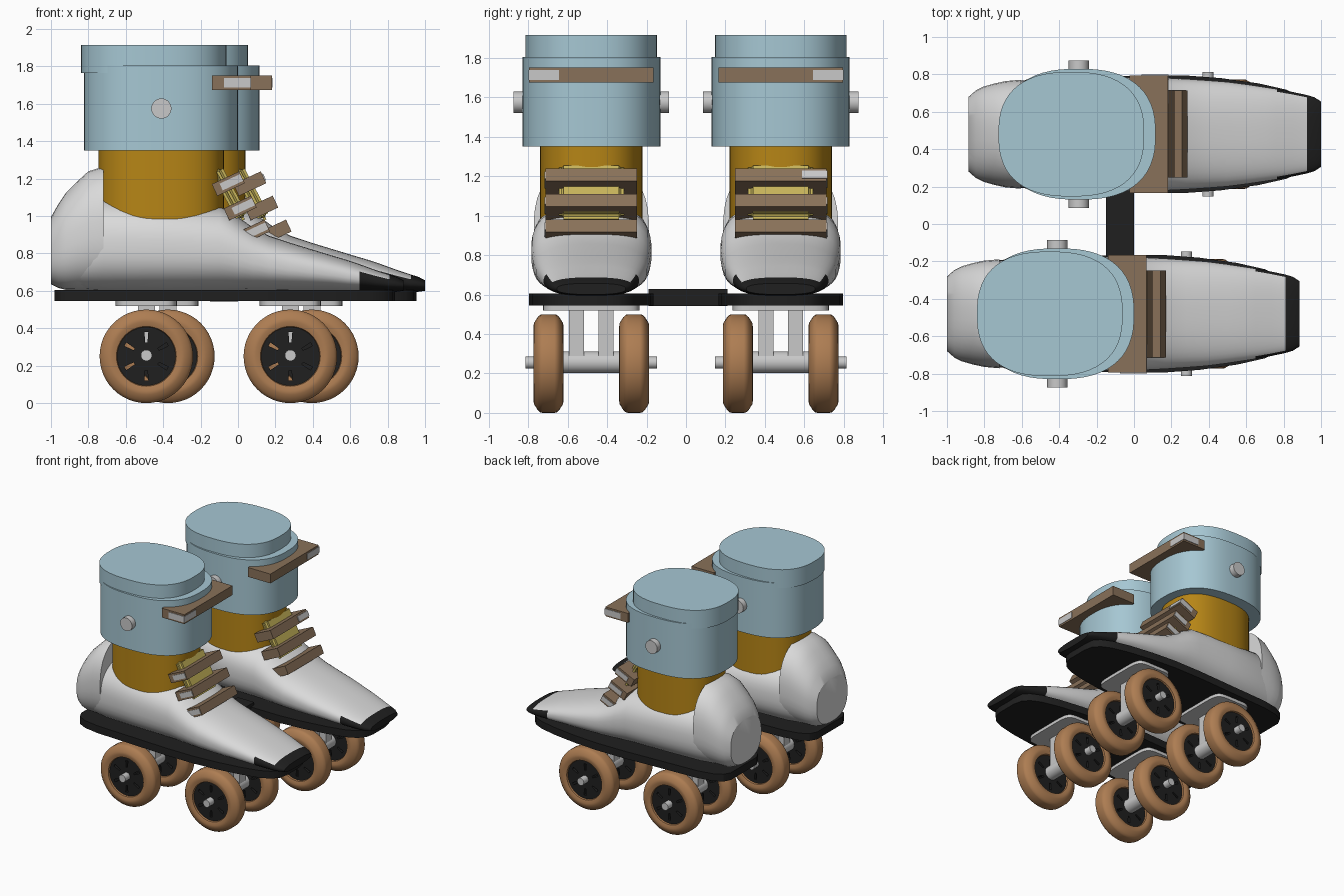
import bpy, bmesh, math
from mathutils import Matrix, Vector

if "Cube" in bpy.data.objects:
    bpy.data.objects.remove(bpy.data.objects["Cube"])


def mat(name, rgb):
    m = bpy.data.materials.new(name)
    m.diffuse_color = (*rgb, 1)
    m.use_nodes = True
    m.node_tree.nodes["Principled BSDF"].inputs["Base Color"].default_value = m.diffuse_color
    return m


WHITE = mat("white_shell", (0.70, 0.70, 0.70))
BLUE = mat("pale_blue", (0.38, 0.57, 0.65))
OCHRE = mat("ochre", (0.47, 0.235, 0.008))
YELLOW = mat("pale_yellow", (0.56, 0.45, 0.10))
STRAP = mat("strap_brown", (0.25, 0.165, 0.10))
TYRE = mat("tyre_brown", (0.42, 0.205, 0.085))
BLACK = mat("black", (0.014, 0.014, 0.014))
GREY = mat("light_grey", (0.58, 0.58, 0.58))


def finish(bm, name, mats, loc=(0, 0, 0), rot_y=0.0, angle=30):
    bmesh.ops.recalc_face_normals(bm, faces=bm.faces)
    bm.transform(Matrix.Translation(loc) @ Matrix.Rotation(rot_y, 4, 'Y'))
    me = bpy.data.meshes.new(name)
    bm.to_mesh(me)
    bm.free()
    for m in mats if isinstance(mats, list) else [mats]:
        me.materials.append(m)
    me.shade_smooth()
    me.set_sharp_from_angle(angle=math.radians(angle))
    ob = bpy.data.objects.new(name, me)
    bpy.context.collection.objects.link(ob)
    return ob


def box(name, size, loc, m, rot_y=0.0, bevel=0.0):
    bm = bmesh.new()
    bmesh.ops.create_cube(bm, size=1)
    bmesh.ops.scale(bm, vec=size, verts=bm.verts)
    if bevel:
        bmesh.ops.bevel(bm, geom=bm.edges[:], offset=bevel, segments=3, affect='EDGES')
    return finish(bm, name, m, loc, rot_y)


def rod(name, radius, half, loc, m):
    """Cylinder along y."""
    bm = bmesh.new()
    bmesh.ops.create_cone(bm, cap_ends=True, segments=28, radius1=radius, radius2=radius,
                          depth=2 * half, matrix=Matrix.Rotation(math.pi / 2, 4, 'X'))
    return finish(bm, name, m, loc)


def superellipse(a, b, power, n):
    pts = []
    for i in range(n):
        t = 2 * math.pi * (i + 0.5) / n
        c, s = math.cos(t), math.sin(t)
        pts.append((math.copysign(a * abs(c) ** (2 / power), c),
                    math.copysign(b * abs(s) ** (2 / power), s)))
    return pts


def prism(name, outline, z0, z1, loc, m):
    bm = bmesh.new()
    f = bm.faces.new([bm.verts.new((x, y, z0)) for x, y in outline])
    r = bmesh.ops.extrude_face_region(bm, geom=[f])
    for v in r["geom"]:
        if isinstance(v, bmesh.types.BMVert):
            v.co.z = z1
    return finish(bm, name, m, loc)


def loft(name, sections, loc, mats, rule=None, power=2.5, n=40):
    """Sections along x: (x, half width, bottom, top)."""
    bm = bmesh.new()
    rings = []
    for x, w, lo, hi in sections:
        mid, h = (lo + hi) / 2, (hi - lo) / 2
        rings.append([bm.verts.new((x, p, mid + q)) for p, q in superellipse(w, h, power, n)])
    for a, b in zip(rings, rings[1:]):
        for i in range(n):
            f = bm.faces.new((a[i], a[(i + 1) % n], b[(i + 1) % n], b[i]))
            if rule:
                f.material_index = rule(a[0].co.x, math.sin(2 * math.pi * (i + 1) / n))
    bm.faces.new(rings[0])
    f = bm.faces.new(rings[-1])
    if rule:
        f.material_index = 1
    return finish(bm, name, mats, loc)


def tyre(name, loc):
    prof = [(0.155, 0.05), (0.16, 0.068), (0.185, 0.076), (0.205, 0.074), (0.235, 0.055),
            (0.247, 0.042), (0.25, 0.03)]
    prof = prof + [(r, -y) for r, y in reversed(prof)]
    bm = bmesh.new()
    n = 48
    rings = [[bm.verts.new((r * math.cos(2 * math.pi * k / n), y, r * math.sin(2 * math.pi * k / n)))
              for r, y in prof] for k in range(n)]
    for k in range(n):
        a, b = rings[k], rings[(k + 1) % n]
        for j in range(len(prof)):
            j2 = (j + 1) % len(prof)
            bm.faces.new((a[j], a[j2], b[j2], b[j]))
    return finish(bm, name, TYRE, loc)


def hub(name, loc):
    """Disc with six open radial slots."""
    radii = [0.02, 0.075, 0.13, 0.158]
    angs = []
    for k in range(6):
        base = math.radians(30 + 60 * k)
        angs += [base - 0.08, base + 0.08] + [base + 0.08 + j * 0.2218 for j in (1, 2, 3)]
    bm = bmesh.new()
    n = len(angs)
    g = [[[bm.verts.new((r * math.cos(a), y, r * math.sin(a))) for r in radii] for a in angs]
         for y in (-0.055, 0.055)]

    def solid(i, j):
        return 0 <= j < 3 and not (i % n % 5 == 0 and j == 1)
    for i in range(n):
        k = (i + 1) % n
        for j in range(3):
            if not solid(i, j):
                continue
            for s in g:
                bm.faces.new((s[i][j], s[i][j + 1], s[k][j + 1], s[k][j]))
            for dj, e in ((-1, j), (1, j + 1)):
                if not solid(i, j + dj):
                    bm.faces.new((g[0][i][e], g[0][k][e], g[1][k][e], g[1][i][e]))
            for di, e in ((-1, i), (1, k)):
                if not solid(i + di, j):
                    bm.faces.new((g[0][e][j], g[0][e][j + 1], g[1][e][j + 1], g[1][e][j]))
    return finish(bm, name, BLACK, loc)


HEEL = [(-1.0, .20, .64, 1.0), (-.96, .235, .62, 1.07), (-.92, .255, .61, 1.13),
        (-.86, .272, .61, 1.19), (-.80, .285, .61, 1.245), (-.72, .292, .61, 1.27)]
BODY = [(-.95, .22, .62, .98), (-.72, .285, .605, 1.10), (-.4, .30, .605, 1.08), (-.1, .305, .605, 1.06),
        (0, .305, .605, 1.0), (.08, .30, .605, .945), (.165, .296, .605, .90), (.28, .288, .605, .862),
        (.385, .28, .605, .83), (.5, .265, .605, .795), (.585, .252, .60, .77), (.65, .242, .60, .748),
        (.735, .226, .598, .717), (.81, .21, .598, .692), (.85, .198, .60, .68), (.885, .175, .605, .662)]
SOLE = [(-.98, .17), (-.95, .225), (-.88, .262), (-.75, .285), (-.4, .30), (-.1, .314), (.15, .315),
        (.35, .30), (.55, .272), (.7, .238), (.78, .2), (.825, .15), (.84, .08)]


def skate(tag, s, dx):
    def at(x, out, z):  # out = distance from skate middle towards the outer side
        return (x + dx, s * (0.48 + out), z)

    def nm(part):
        return tag + "_" + part
    # boot shell, heel counter and sole
    loft(nm("boot_shell"), BODY, at(0, 0, 0), [WHITE, BLACK],
         lambda x, q: int(x > .8 or (x > .64 and q < .42)))
    loft(nm("heel_counter"), HEEL, at(0, 0, 0), WHITE)
    prism(nm("sole"), SOLE + [(x, -w) for x, w in reversed(SOLE)], .55, .61, at(0, 0, 0), BLACK)
    # ankle liner and cuffs
    prism(nm("ankle_liner"), superellipse(.335, .26, 2.5, 56), .75, 1.40, at(-.41, 0, 0), OCHRE)
    prism(nm("lower_cuff"), superellipse(.413, .35, 2.5, 56), 1.355, 1.81, at(-.412, 0, 0), BLUE)
    prism(nm("upper_cuff"), superellipse(.39, .333, 2.5, 56), 1.77, 1.92, at(-.45, 0, 0), BLUE)
    rod(nm("cuff_pivot"), .054, .395, at(-.41, 0, 1.58), GREY)
    # cuff strap with buckle
    box(nm("cuff_strap"), (.205, .63, .077), at(-.037, 0, 1.718), STRAP)
    box(nm("cuff_buckle"), (.143, .155, .05), at(-.003, .242, 1.718), GREY)
    # tongue and instep straps
    box(nm("tongue"), (.065, .33, .32), at(-.045, 0, 1.125), YELLOW, math.radians(-28), .025)
    a = math.radians(25)
    for i, (x, z) in enumerate([(-.052, 1.178), (.012, 1.048), (.083, .92)]):
        box(nm(f"instep_strap_{i}"), (.162, .465, .07), at(x, 0, z), STRAP, -a)
        d = .027 if i == 0 and s > 0 else .018
        box(nm(f"instep_buckle_{i}"), (.12, .13, .04),
            at(x + d * math.cos(a), .172, z + d * math.sin(a)), GREY, -a)
    # trucks and wheels
    for end, x in (("rear", -.49), ("front", .28)):
        prism(nm(end + "_truck_plate"), superellipse(.165, .245, 6, 40), .525, .555, at(x, 0, 0), GREY)
        for k in (-1, 1):
            box(nm(f"{end}_truck_post_{k}"), (.09, .075, .28), at(x, .075 * k, .40), GREY)
            tyre(nm(f"{end}_tyre_{k}"), at(x, .217 * k, .255))
            hub(nm(f"{end}_hub_{k}"), at(x, .217 * k, .255))
        rod(nm(end + "_axle_tube"), .055, .155, at(x, 0, .262), GREY)
        rod(nm(end + "_axle"), .03, .333, at(x, 0, .26), GREY)


skate("near", -1, 0.0)
skate("far", 1, 0.115)
# bar joining the two skates
box("connecting_bar", (.15, .40, .086), (-.075, .01, .591), BLACK)
# rest the wheels exactly on the floor
for ob in bpy.data.objects:
    ob.location.z -= 0.005
